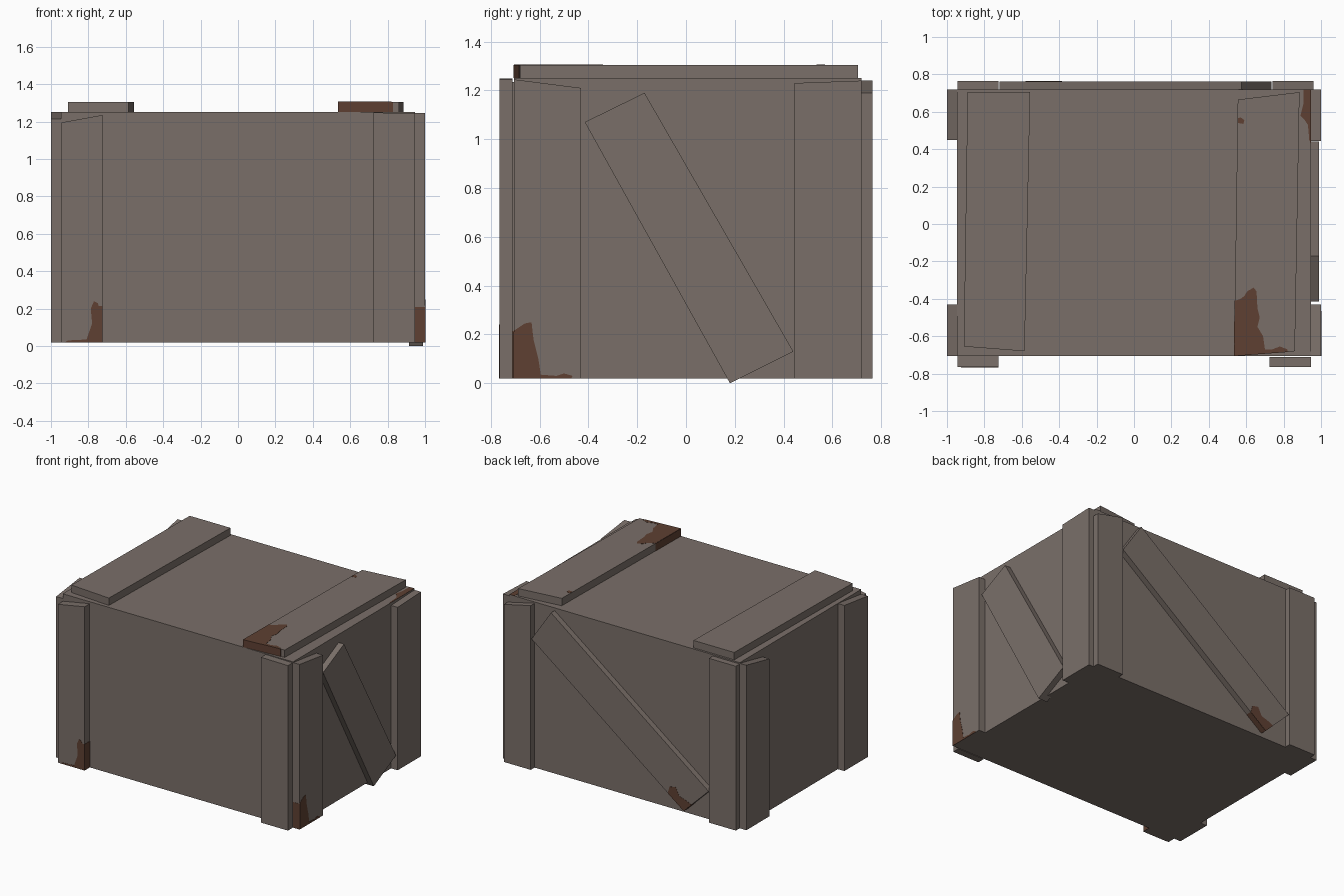
import bpy, bmesh
from mathutils import Vector


def material(name, rgb):
    m = bpy.data.materials.new(name)
    m.diffuse_color = (*rgb, 1)
    return m


WOOD = material("weathered grey", (0.195, 0.159, 0.141))
RUST = material("rust brown", (0.112, 0.051, 0.032))

# maps profile point + depth into space for each extrusion axis
PLACE = {
    "x": lambda p, d: Vector((d, p[0], p[1])),
    "y": lambda p, d: Vector((p[0], d, p[1])),
    "z": lambda p, d: Vector((p[0], p[1], d)),
}


def prism(name, axis, pts, a, b, mat=WOOD):
    """Extrude a flat outline along an axis from depth a to depth b."""
    bm = bmesh.new()
    n = len(pts)
    lo = [bm.verts.new(PLACE[axis](p, a)) for p in pts]
    hi = [bm.verts.new(PLACE[axis](p, b)) for p in pts]
    bm.faces.new(lo)
    bm.faces.new(hi)
    for i in range(n):
        j = (i + 1) % n
        bm.faces.new((lo[i], lo[j], hi[j], hi[i]))
    bmesh.ops.recalc_face_normals(bm, faces=bm.faces)
    me = bpy.data.meshes.new(name)
    bm.to_mesh(me)
    bm.free()
    me.materials.append(mat)
    ob = bpy.data.objects.new(name, me)
    bpy.context.collection.objects.link(ob)
    return ob


def batten(name, axis, u0, u1, z0, z1, a, b):
    """Upright board with a sloping top from z0 (at u0) to z1 (at u1)."""
    return prism(name, axis, [(u0, 0.02), (u1, 0.02), (u1, z1), (u0, z0)], a, b)


def rust(name, axis, pts, depth, out=1):
    """Thin rust plate lying on a surface."""
    return prism(name, axis, pts, depth - 0.002 * out, depth + 0.0015 * out, RUST)


def rect(u0, u1, v0, v1):
    return [(u0, v0), (u1, v0), (u1, v1), (u0, v1)]


# crate body
prism("crate_body", "z", rect(-0.946, 0.946, -0.705, 0.72), 0.02, 1.25)

# upright battens on the four sides
batten("front_left_batten", "y", -0.945, -0.725, 1.195, 1.235, -0.765, -0.705)
batten("front_right_batten", "y", 0.725, 0.946, 1.248, 1.245, -0.765, -0.71)
batten("back_left_batten", "y", -0.945, -0.725, 1.24, 1.24, 0.72, 0.765)
batten("back_right_batten", "y", 0.74, 0.96, 1.24, 1.19, 0.72, 0.765)
batten("right_front_batten", "x", -0.705, -0.43, 1.245, 1.21, 0.945, 1.0)
batten("right_back_batten", "x", 0.445, 0.72, 1.23, 1.24, 0.945, 1.0)
batten("left_front_batten", "x", -0.705, -0.43, 1.215, 1.25, -1.0, -0.945)
batten("left_back_batten", "x", 0.45, 0.72, 1.19, 1.245, -1.0, -0.945)

# lid boards
prism("lid_left_board", "z", [(-0.89, 0.705), (-0.555, 0.705),
      (-0.585, -0.68), (-0.91, -0.655)], 1.25, 1.305)
prism("lid_right_board", "z", [(0.555, 0.665), (0.885, 0.705),
      (0.86, -0.68), (0.535, -0.705)], 1.25, 1.305)

# diagonal braces
prism("right_diagonal_brace", "x", [(-0.415, 1.07), (-0.17, 1.19),
      (0.44, 0.13), (0.18, 0.0)], 0.915, 0.99)
prism("back_diagonal_brace", "y", [(0.575, 1.23), (0.735, 0.993),
      (-0.515, 0.05), (-0.72, 0.25)], 0.69, 0.763)

# rust on front left batten, wrapping its inner edge
rust("front_batten_rust", "y", [(-0.925, 0.02), (-0.91, 0.03), (-0.81, 0.035),
     (-0.78, 0.12), (-0.787, 0.2), (-0.77, 0.24), (-0.75, 0.23), (-0.745, 0.215),
     (-0.725, 0.215), (-0.725, 0.02)], -0.765, -1)
rust("front_batten_edge_rust", "x", rect(-0.765, -0.705, 0.02, 0.215), -0.725)

# rust on right front batten, wrapping its front edge
rust("right_batten_rust", "x", [(-0.705, 0.02), (-0.705, 0.215), (-0.66, 0.245),
     (-0.633, 0.25), (-0.625, 0.18), (-0.605, 0.1), (-0.595, 0.035), (-0.53, 0.03),
     (-0.5, 0.04), (-0.465, 0.03), (-0.47, 0.02)], 1.0)
rust("right_batten_edge_rust", "y", rect(0.947, 1.0, 0.02, 0.21), -0.705, -1)

# rust on lid right board: top, front end and inner side
rust("lid_board_rust", "z", [(0.535, -0.705), (0.54, -0.41), (0.57, -0.4),
     (0.59, -0.385), (0.605, -0.36), (0.64, -0.34), (0.655, -0.36), (0.66, -0.45),
     (0.672, -0.5), (0.66, -0.55), (0.69, -0.6), (0.7, -0.67), (0.74, -0.67),
     (0.78, -0.655), (0.82, -0.67), (0.82, -0.684)], 1.305)
prism("lid_board_end_rust", "z", [(0.535, -0.706), (0.83, -0.684),
      (0.83, -0.68), (0.535, -0.702)], 1.25, 1.305, RUST)
prism("lid_board_side_rust", "z", [(0.5335, -0.705), (0.5375, -0.41),
      (0.541, -0.41), (0.537, -0.705)], 1.25, 1.305, RUST)
rust("lid_spot_rust", "z", [(0.555, 0.54), (0.585, 0.535), (0.59, 0.555),
     (0.57, 0.57), (0.555, 0.565)], 1.305)

# rust on back right corner of the body top
rust("body_corner_rust", "z", [(0.905, 0.72), (0.945, 0.72), (0.945, 0.43),
     (0.937, 0.45), (0.93, 0.53), (0.91, 0.56), (0.89, 0.58), (0.905, 0.64)], 1.25)

# rust on the low end of the back brace, with its end and underside
rust("brace_rust", "y", [(-0.515, 0.05), (-0.385, 0.148), (-0.4, 0.2), (-0.45, 0.21),
     (-0.48, 0.15), (-0.53, 0.135), (-0.58, 0.113)], 0.763)
prism("brace_end_rust", "y", [(-0.516, 0.049), (-0.581, 0.112),
      (-0.579, 0.115), (-0.514, 0.052)], 0.72, 0.763, RUST)
prism("brace_underside_rust", "y", [(-0.515, 0.0485), (-0.385, 0.1465),
      (-0.387, 0.149), (-0.517, 0.051)], 0.72, 0.763, RUST)
